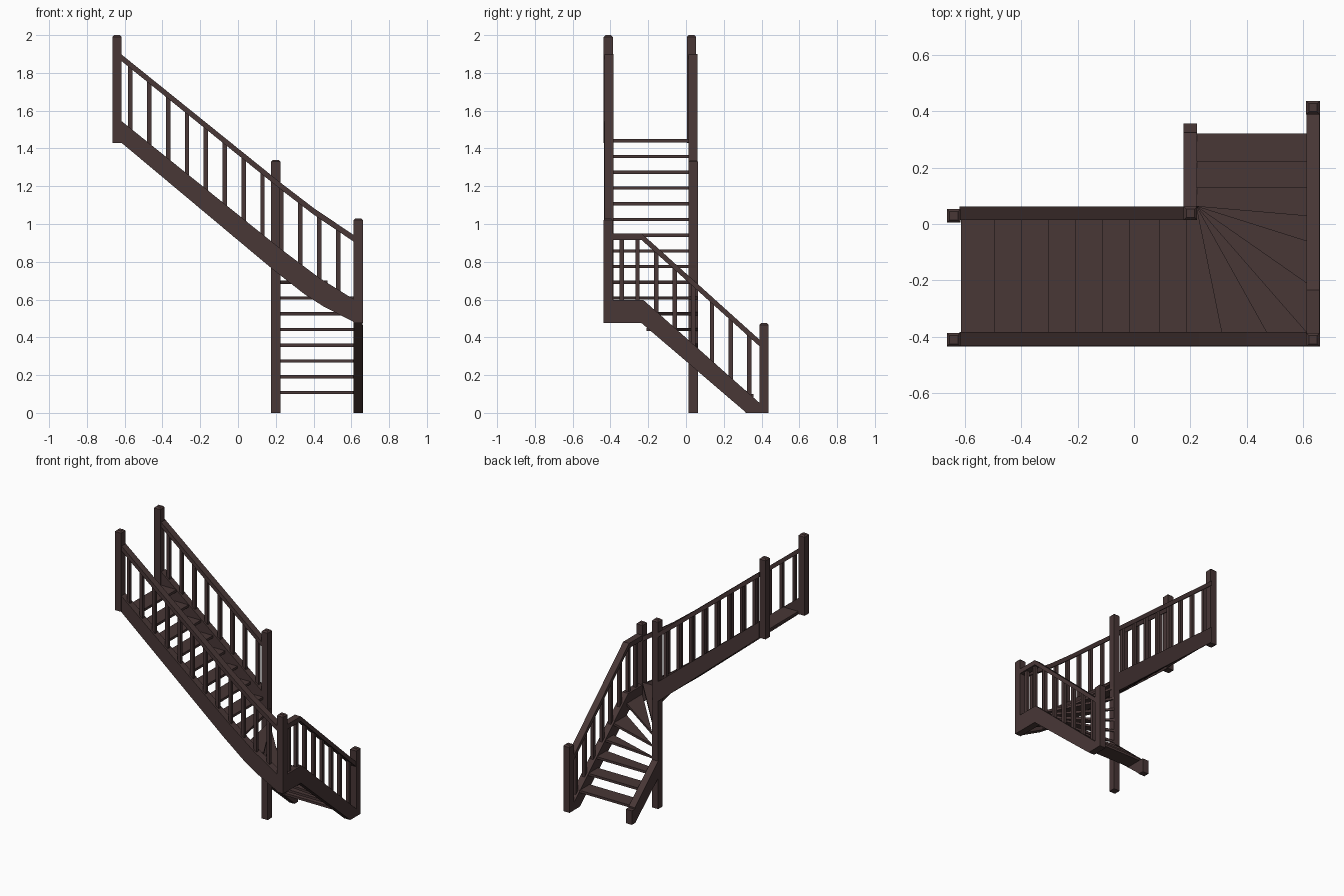
import bpy, bmesh
from mathutils import Vector

if "Cube" in bpy.data.objects:
    bpy.data.objects.remove(bpy.data.objects["Cube"])

wood = bpy.data.materials.new("dark_brown_wood")
wood.diffuse_color = (0.065, 0.038, 0.037, 1)
wood.use_nodes = True
wood.node_tree.nodes["Principled BSDF"].inputs["Base Color"].default_value = wood.diffuse_color


def finish(name, bm):
    bmesh.ops.recalc_face_normals(bm, faces=bm.faces)
    me = bpy.data.meshes.new(name)
    bm.to_mesh(me)
    bm.free()
    me.materials.append(wood)
    ob = bpy.data.objects.new(name, me)
    bpy.context.collection.objects.link(ob)
    return ob


def prism(name, pts, offset):
    """Extrude a flat polygon of 3D points along an offset vector."""
    bm = bmesh.new()
    face = bm.faces.new([bm.verts.new(p) for p in pts])
    r = bmesh.ops.extrude_face_region(bm, geom=[face])
    vs = [g for g in r["geom"] if isinstance(g, bmesh.types.BMVert)]
    bmesh.ops.translate(bm, vec=Vector(offset), verts=vs)
    return finish(name, bm)


def box(name, x0, x1, y0, y1, z0, z1):
    return prism(name, [(x0, y0, z0), (x1, y0, z0), (x1, y1, z0), (x0, y1, z0)],
                 (0, 0, z1 - z0))


def post(name, cx, cy, z0, z1):
    """Square post with a chamfered top."""
    h = 0.0245
    ob = box(name, cx - h, cx + h, cy - h, cy + h, z0, z1)
    bm = bmesh.new()
    bm.from_mesh(ob.data)
    top = [e for e in bm.edges if all(v.co.z > z1 - 1e-4 for v in e.verts)]
    bmesh.ops.bevel(bm, geom=top, offset=0.01, segments=1, affect='EDGES')
    bm.to_mesh(ob.data)
    bm.free()


def along_x(name, prof, y0, y1):
    prism(name, [(x, y0, z) for x, z in prof], (0, y1 - y0, 0))


def along_y(name, prof, x0, x1):
    prism(name, [(x0, y, z) for y, z in prof], (x1 - x0, 0, 0))


def height(line, t):
    """Height of a polyline at position t."""
    for (a, za), (b, zb) in zip(line, line[1:]):
        if t <= b:
            return za + (zb - za) * (t - a) / (b - a)
    return line[-1][1]


def band(line, drop):
    return line + [(t, z - drop) for t, z in reversed(line)]


# newel posts
post("corner_post", 0.636, -0.411, 0.475, 1.03)
post("bottom_outer_post", 0.636, 0.413, 0, 0.475)
post("inner_newel_post", 0.2, 0.038, 0, 1.34)
post("top_inner_post", -0.64, 0.029, 1.43, 2.0)
post("top_outer_post", -0.64, -0.411, 1.43, 2.0)
box("bottom_inner_block", 0.176, 0.224, 0.315, 0.357, 0, 0.1)

# upper flight stringers
up_top = [(-0.617, 1.545), (0.23, 0.865), (0.43, 0.715), (0.615, 0.6), (0.66, 0.595)]
up_bot = [(0.66, 0.475), (0.615, 0.48), (0.45, 0.565), (0.35, 0.63), (0.19, 0.755),
          (-0.617, 1.43)]
along_x("upper_outer_stringer", up_top + up_bot, -0.435, -0.385)
along_x("upper_inner_stringer",
        [(-0.617, 1.545), (0.2, 0.889), (0.2, 0.748), (-0.617, 1.43)], 0.0135, 0.062)

# lower flight stringers
low_top = [(-0.435, 0.597), (-0.225, 0.597), (0.415, 0.03)]
along_y("lower_outer_stringer",
        low_top + [(0.43, 0.03), (0.43, 0), (0.32, 0), (-0.235, 0.475), (-0.435, 0.475)],
        0.612, 0.66)
along_y("lower_inner_stringer",
        [(0.03, 0.37), (0.325, 0.11), (0.325, 0), (0.32, 0), (0.03, 0.248)], 0.176, 0.224)

# handrails
up_rail = [(-0.62, 1.9), (0.23, 1.215), (0.4, 1.085), (0.615, 0.94)]
low_rail = [(-0.39, 0.95), (-0.235, 0.95), (0.392, 0.385)]
along_x("upper_outer_handrail", band(up_rail, 0.035), -0.431, -0.384)
along_x("upper_inner_handrail",
        band([(-0.62, 1.9), (0.18, height(up_rail, 0.18))], 0.035), 0.0135, 0.062)
along_y("lower_handrail", band(low_rail, 0.035), 0.613, 0.659)

# balusters
w = 0.0115
for k in range(12):
    x = -0.57 + 0.1 * k
    z0, z1 = height(up_top, x) - 0.03, height(up_rail, x) - 0.015
    box("outer_baluster", x - w, x + w, -0.41 - w, -0.41 + w, z0, z1)
    if k < 8:
        box("inner_baluster", x - w, x + w, 0.038 - w, 0.038 + w, z0, z1)
for k in range(8):
    y = -0.355 + 0.0985 * k + (0.015 if k == 0 else 0)
    box("lower_baluster", 0.636 - w, 0.636 + w, y - w, y + w,
        height(low_top, y) - 0.03, height(low_rail, y) - 0.015)


# treads
def tread(i, pts):
    z = 0.0995 + 0.0833 * i
    prism("tread_%d" % (i + 1), [(x, y, z) for x, y in pts], (0, 0, 0.017))


X0, X1, Y0, Y1 = 0.222, 0.615, -0.386, 0.016
# lower straight treads
tread(0, [(X0, 0.322), (X1, 0.322), (X1, 0.21), (X0, 0.21)])
tread(1, [(X0, 0.223), (X1, 0.223), (X1, 0.12), (X0, 0.12)])
tread(2, [(X0, 0.13), (X1, 0.13), (X1, 0.02), (X0, 0.06)])
# winder treads fan out from the inner newel
rim = [(X1, 0.03), (X1, -0.06), (X1, -0.21), (X1, Y0), (0.473, Y0), (0.313, Y0), (0.18, Y0)]
hub = (X0, 0.064)
for k in range(6):
    pts = [hub, rim[k], rim[k + 1]]
    if k == 5:
        pts.append((0.18, 0.03))
    tread(3 + k, pts)
# upper straight treads
nose = [0.187, 0.09, -0.014, -0.11, -0.207, -0.303, -0.4, -0.495, -0.605]
for k in range(8):
    a, b = nose[k], nose[k + 1] - 0.01
    tread(9 + k, [(a, Y0), (a, Y1), (b, Y1), (b, Y0)])
